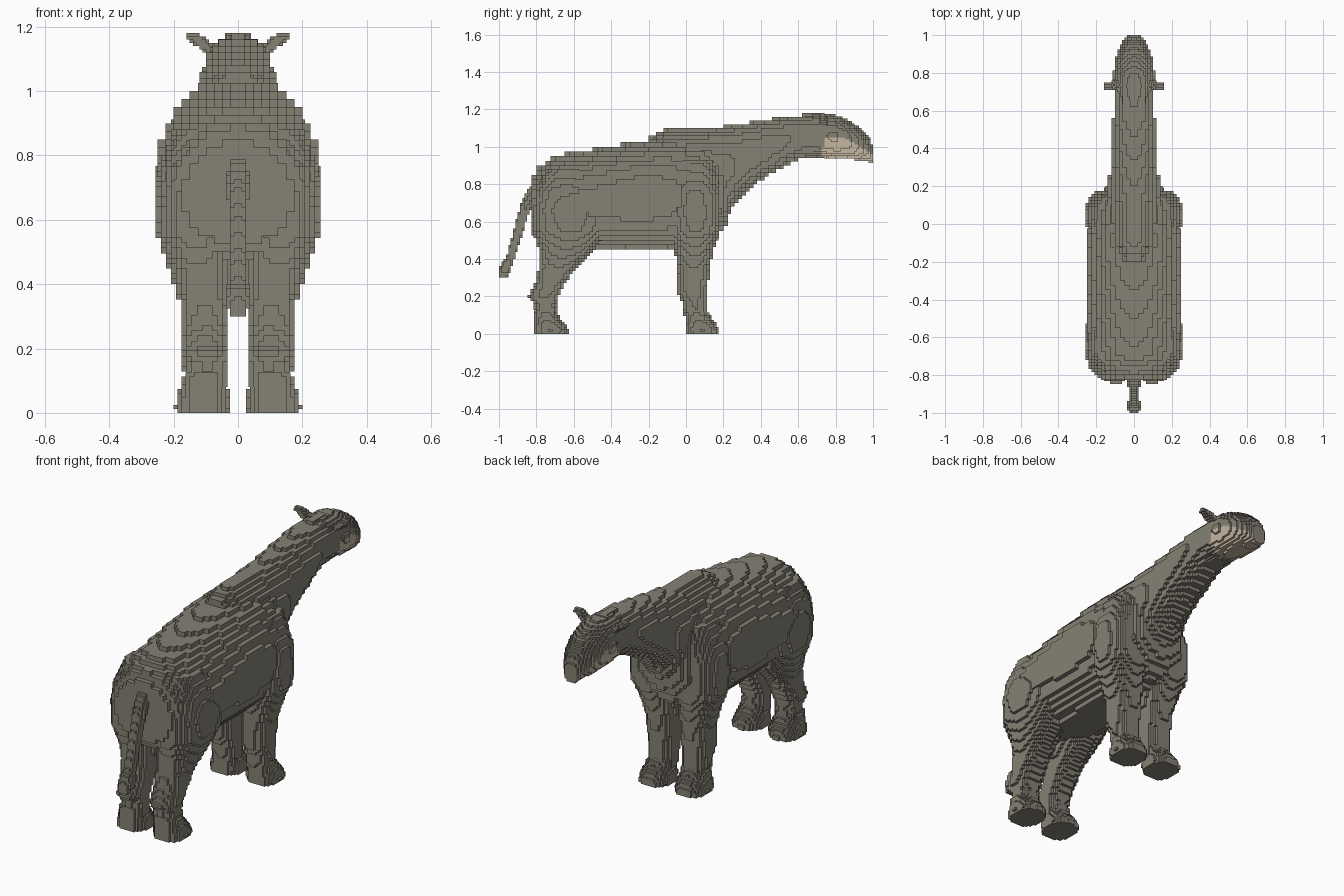
import bpy
import math

if "Cube" in bpy.data.objects:
    bpy.data.objects.remove(bpy.data.objects["Cube"], do_unlink=True)


def make_material(name, rgb):
    m = bpy.data.materials.new(name)
    m.diffuse_color = (*rgb, 1)
    m.use_nodes = True
    b = next(n for n in m.node_tree.nodes if n.type == 'BSDF_PRINCIPLED')
    b.inputs["Base Color"].default_value = (*rgb, 1)
    b.inputs["Roughness"].default_value = 0.9
    return m


HIDE = make_material("grey hide", (0.235, 0.218, 0.178))
CREAM = make_material("cream jaw", (0.56, 0.465, 0.35))

# Block faces: outward direction and its four corner offsets
SIDES = [
    ((1, 0, 0), ((1, 0, 0), (1, 1, 0), (1, 1, 1), (1, 0, 1))),
    ((-1, 0, 0), ((0, 0, 0), (0, 0, 1), (0, 1, 1), (0, 1, 0))),
    ((0, 1, 0), ((0, 1, 0), (0, 1, 1), (1, 1, 1), (1, 1, 0))),
    ((0, -1, 0), ((0, 0, 0), (1, 0, 0), (1, 0, 1), (0, 0, 1))),
    ((0, 0, 1), ((0, 0, 1), (1, 0, 1), (1, 1, 1), (0, 1, 1))),
    ((0, 0, -1), ((0, 0, 0), (0, 1, 0), (1, 1, 0), (1, 0, 0))),
]


def section_at(sections, t):
    """Interpolate the cross-section limits (u0, u1, v0, v1) at t."""
    for a, b in zip(sections, sections[1:]):
        if a[0] <= t <= b[0]:
            f = (t - a[0]) / (b[0] - a[0])
            return [p + (q - p) * f for p, q in zip(a[1:], b[1:])]
    return None


def block_loft(name, axis, sections, size, powers, mirrored=False, paint=None):
    """Fill a loft of rounded sections with blocks; powers round the low and high half."""
    cells = set()
    t0, t1 = sections[0][0], sections[-1][0]
    for k in range(math.floor(t0 / size), math.ceil(t1 / size)):
        s = section_at(sections, (k + 0.5) * size)
        if s is None:
            continue
        u0, u1, v0, v1 = s
        for i in range(math.floor(u0 / size), math.ceil(u1 / size)):
            du = abs(((i + 0.5) * size - (u0 + u1) / 2) / ((u1 - u0) / 2))
            for j in range(math.floor(v0 / size), math.ceil(v1 / size)):
                dv = ((j + 0.5) * size - (v0 + v1) / 2) / ((v1 - v0) / 2)
                power = powers[0] if dv < 0 else powers[1]
                if du ** power + abs(dv) ** power <= 1:
                    x, y, z = {'x': (k, i, j), 'y': (i, k, j), 'z': (i, j, k)}[axis]
                    cells.add((-1 - x if mirrored else x, y, z))
    index, faces, slots = {}, [], []
    for c in sorted(cells):
        for d, corners in SIDES:
            if (c[0] + d[0], c[1] + d[1], c[2] + d[2]) in cells:
                continue
            faces.append([index.setdefault((c[0] + o[0], c[1] + o[1], c[2] + o[2]), len(index))
                          for o in corners])
            centre = [(n + 0.5) * size for n in c]
            slots.append(1 if paint and paint(centre, d) else 0)
    mesh = bpy.data.meshes.new(name)
    mesh.from_pydata([(x * size, y * size, z * size) for x, y, z in index], [], faces)
    mesh.materials.append(HIDE)
    if paint:
        mesh.materials.append(CREAM)
    for poly, slot in zip(mesh.polygons, slots):
        poly.material_index = slot
    obj = bpy.data.objects.new(name, mesh)
    bpy.context.collection.objects.link(obj)


def spine(rows):
    """Rows of (y, half width, bottom, top) as symmetric sections."""
    return [(y, -w, w, lo, hi) for y, w, lo, hi in rows]


# Trunk, from rump to chest
block_loft("body", 'y', spine([
    (-0.83, 0.15, 0.54, 0.82), (-0.78, 0.20, 0.49, 0.90), (-0.70, 0.235, 0.46, 0.955),
    (-0.55, 0.243, 0.45, 0.98), (-0.40, 0.25, 0.445, 1.005), (-0.25, 0.256, 0.44, 1.03),
    (-0.10, 0.25, 0.44, 1.05), (0.00, 0.235, 0.44, 1.05), (0.10, 0.215, 0.46, 1.03),
    (0.17, 0.175, 0.51, 0.98), (0.22, 0.13, 0.60, 0.92)]), 0.025, (2.3, 1.95))

# Withers and long neck
block_loft("neck", 'y', spine([
    (-0.20, 0.07, 0.80, 1.06), (-0.10, 0.125, 0.70, 1.095), (0.10, 0.15, 0.58, 1.095),
    (0.20, 0.14, 0.61, 1.11), (0.30, 0.125, 0.74, 1.125), (0.40, 0.12, 0.82, 1.14),
    (0.50, 0.117, 0.88, 1.155), (0.60, 0.105, 0.93, 1.17), (0.74, 0.10, 0.95, 1.175)]),
    0.02, (2.1, 2.1))


# Head, with a pale lower jaw
def jaw(p, d):
    limit = 1.05 if p[1] < 0.84 else 1.05 - 0.55 * (p[1] - 0.84)
    return p[1] > 0.725 and p[2] < limit and d[1] == 0 and d[2] < 1


block_loft("head", 'y', spine([
    (0.64, 0.09, 0.95, 1.17), (0.72, 0.105, 0.945, 1.178), (0.80, 0.108, 0.94, 1.17),
    (0.86, 0.10, 0.935, 1.145), (0.91, 0.088, 0.93, 1.115), (0.95, 0.07, 0.925, 1.085),
    (0.98, 0.052, 0.915, 1.05), (1.0, 0.035, 0.915, 1.0)]), 0.0125, (2.7, 2.1), paint=jaw)

# Leg profiles: z, inner x, outer x, back y, front y
FRONT_LEG = [(0.08, 0.035, 0.165, -0.005, 0.12), (0.17, 0.03, 0.17, -0.02, 0.11),
             (0.22, 0.03, 0.175, -0.045, 0.115), (0.34, 0.025, 0.18, -0.045, 0.125),
             (0.45, 0.02, 0.21, -0.06, 0.145), (0.55, 0.02, 0.25, -0.075, 0.18),
             (0.65, 0.03, 0.256, -0.085, 0.185), (0.76, 0.04, 0.25, -0.085, 0.18),
             (0.92, 0.04, 0.20, -0.05, 0.15)]
HIND_LEG = [(0.08, 0.035, 0.165, -0.805, -0.69), (0.16, 0.03, 0.165, -0.81, -0.695),
            (0.20, 0.03, 0.17, -0.845, -0.68), (0.28, 0.03, 0.175, -0.80, -0.64),
            (0.36, 0.025, 0.185, -0.79, -0.58), (0.45, 0.02, 0.215, -0.79, -0.49),
            (0.55, 0.02, 0.25, -0.82, -0.42), (0.66, 0.03, 0.257, -0.82, -0.42),
            (0.76, 0.04, 0.245, -0.80, -0.48), (0.88, 0.04, 0.20, -0.75, -0.55)]
# Foot profile: z, inner x, outer x, heel and toe measured from the heel line
FOOT = [(0.0, 0.026, 0.192, -0.005, 0.18), (0.025, 0.022, 0.195, -0.005, 0.18),
        (0.05, 0.025, 0.19, -0.005, 0.165), (0.08, 0.032, 0.178, -0.005, 0.14),
        (0.12, 0.035, 0.168, -0.005, 0.115)]
# Ear profile: x, back y, front y, bottom z, top z
EAR = [(0.06, 0.72, 0.76, 1.08, 1.135), (0.085, 0.71, 0.765, 1.10, 1.152),
       (0.12, 0.705, 0.755, 1.135, 1.176), (0.158, 0.715, 0.745, 1.158, 1.178)]

for side, flip in (("left", False), ("right", True)):
    block_loft("front_leg_" + side, 'z', FRONT_LEG, 0.016, (2.4, 2.4), flip)
    block_loft("hind_leg_" + side, 'z', HIND_LEG, 0.016, (2.4, 2.4), flip)
    for part, heel in (("front", 0.0), ("hind", -0.81)):
        rows = [(z, a, b, heel + c, heel + d) for z, a, b, c, d in FOOT]
        block_loft(part + "_foot_" + side, 'z', rows, 0.0125, (2.4, 2.2), flip)
    block_loft("ear_" + side, 'x', EAR, 0.01, (2.2, 2.2), flip)

# Drooping tail with a tufted tip
block_loft("tail", 'z', [
    (0.30, -0.022, 0.022, -1.005, -0.955), (0.33, -0.036, 0.036, -1.005, -0.94),
    (0.38, -0.036, 0.036, -0.985, -0.925), (0.42, -0.026, 0.026, -0.96, -0.91),
    (0.50, -0.027, 0.027, -0.935, -0.885), (0.60, -0.03, 0.03, -0.91, -0.855),
    (0.70, -0.032, 0.032, -0.88, -0.82), (0.79, -0.032, 0.032, -0.84, -0.76)],
    0.0125, (2.6, 2.6))
